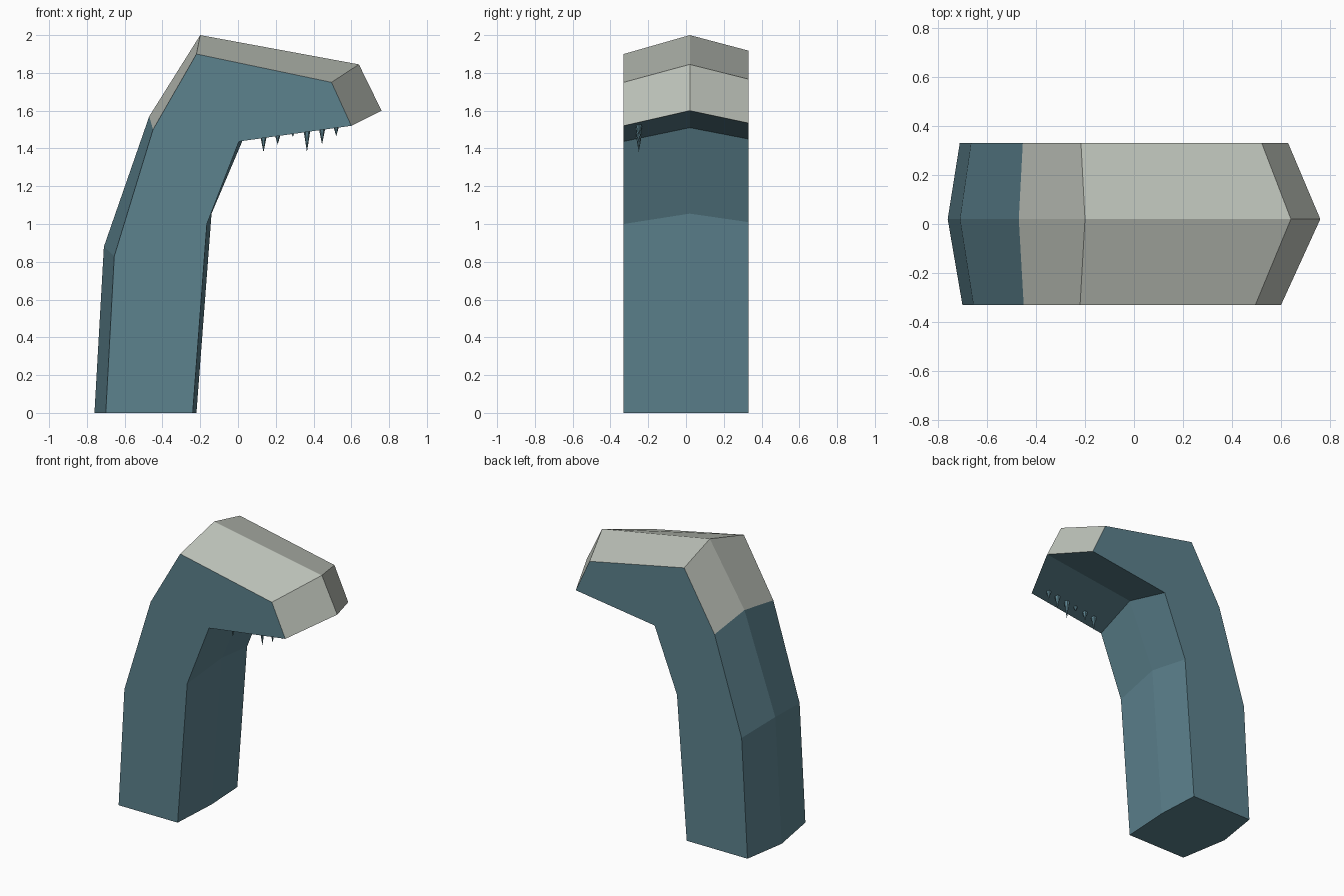
import bpy, bmesh
from mathutils import Vector

if "Cube" in bpy.data.objects:
    bpy.data.objects.remove(bpy.data.objects["Cube"])


def material(name, rgb):
    m = bpy.data.materials.new(name)
    m.diffuse_color = (*rgb, 1)
    m.use_nodes = True
    m.node_tree.nodes["Principled BSDF"].inputs["Base Color"].default_value = m.diffuse_color
    return m


teal = material("slate_teal", (0.107, 0.223, 0.270))
grey = material("pale_grey", (0.515, 0.546, 0.491))

# Side outlines (x, z): near flank and central ridge, clockwise from the rear foot
flank = [(-0.70, 0), (-0.655, 0.83), (-0.45, 1.50), (-0.22, 1.90), (0.495, 1.75),
         (0.60, 1.52), (0.005, 1.437), (-0.165, 1.0), (-0.24, 0)]
ridge = [(-0.76, 0), (-0.71, 0.88), (-0.47, 1.57), (-0.20, 2.0), (0.64, 1.845),
         (0.76, 1.60), (0.053, 1.51), (-0.14, 1.055), (-0.22, 0)]
far = [tuple(Vector(a).lerp(Vector(b), 0.18)) for a, b in zip(flank, ridge)]


def add_object(name, bm, mats):
    bmesh.ops.recalc_face_normals(bm, faces=bm.faces[:])
    mesh = bpy.data.meshes.new(name)
    bm.to_mesh(mesh)
    bm.free()
    for m in mats:
        mesh.materials.append(m)
    ob = bpy.data.objects.new(name, mesh)
    bpy.context.collection.objects.link(ob)
    return ob


# Neck and head: three outlines bridged together, crown and snout in grey
bm = bmesh.new()
rings = [[bm.verts.new((x, y, z)) for x, z in pts]
         for y, pts in ((-0.33, flank), (0.02, ridge), (0.33, far))]
for a, b in zip(rings, rings[1:]):
    for i in range(len(a)):
        j = (i + 1) % len(a)
        f = bm.faces.new((a[i], a[j], b[j], b[i]))
        f.material_index = 1 if i in (2, 3, 4) else 0
bm.faces.new(rings[0])
bm.faces.new(rings[-1])
add_object("neck_and_head", bm, [teal, grey])

# Teeth: one row of thin spikes under the near jaw edge (x, tip height)
teeth = [(0.135, 1.38), (0.21, 1.42), (0.29, 1.462),
         (0.365, 1.38), (0.445, 1.42), (0.52, 1.465)]
bm = bmesh.new()
for x, tip in teeth:
    top = 1.46 + 0.14 * x + 0.005
    r = 0.021
    base = [bm.verts.new((x + dx * r, -0.25 + dy * r, top))
            for dx, dy in ((1, 0), (0.5, 0.87), (-0.5, 0.87),
                           (-1, 0), (-0.5, -0.87), (0.5, -0.87))]
    point = bm.verts.new((x, -0.25, tip))
    for i in range(6):
        bm.faces.new((base[i], base[(i + 1) % 6], point))
    bm.faces.new(base)
add_object("teeth", bm, [teal])
